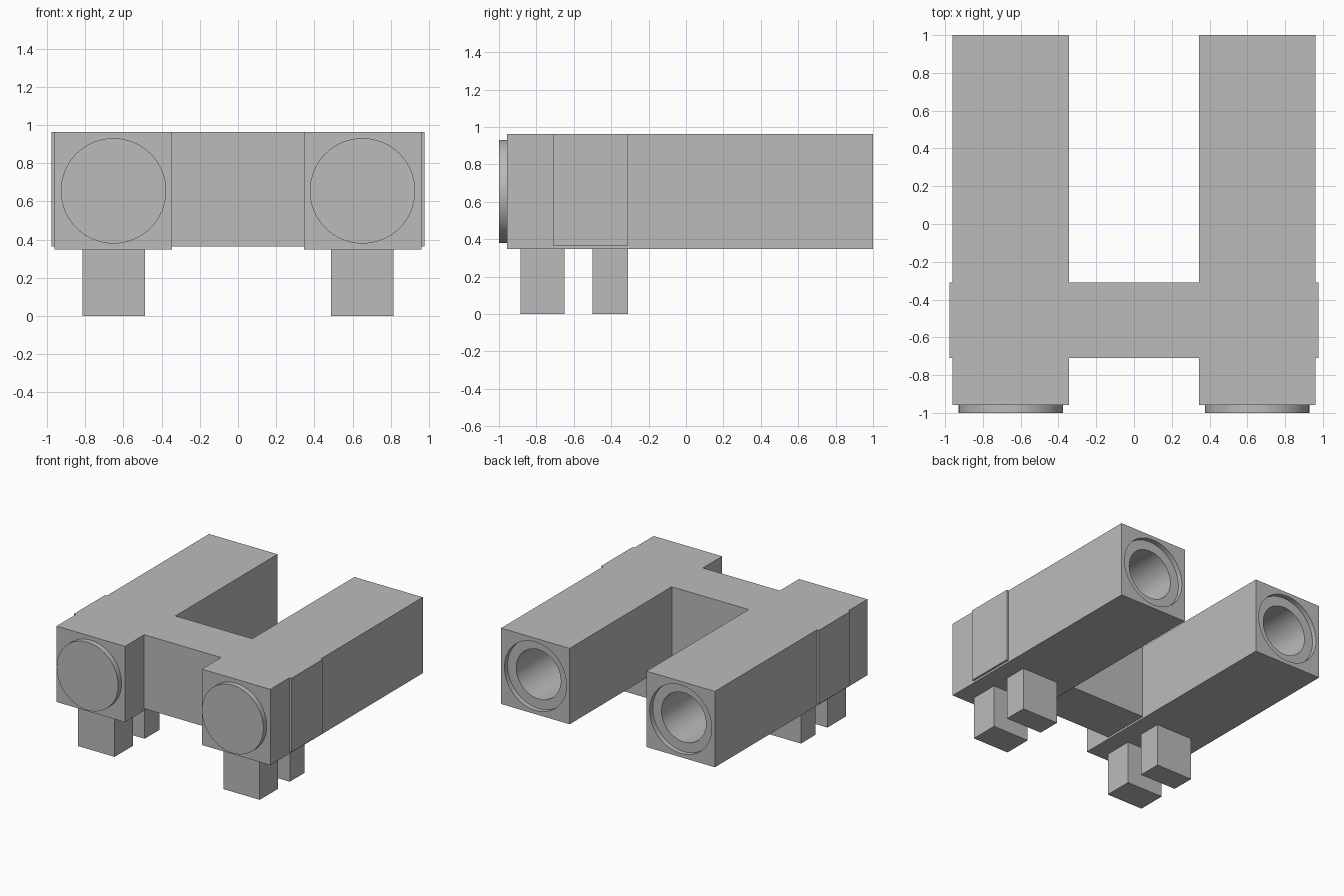
import bpy
import math

old = bpy.data.objects.get("Cube")
if old:
    bpy.data.objects.remove(old, do_unlink=True)

grey = bpy.data.materials.new("plain_grey")
grey.use_nodes = True
COLOUR = (0.5, 0.5, 0.5, 1)
grey.diffuse_color = COLOUR
grey.node_tree.nodes["Principled BSDF"].inputs["Base Color"].default_value = COLOUR

TOP, BASE = 0.963, 0.347          # height range of the two arms
INNER, OUTER = 0.345, 0.96        # sideways range of one arm
FRONT, BACK = -0.957, 1.0
AXIS_X, AXIS_Z = 0.652, 0.655     # axis of the round details


def finish(name):
    obj = bpy.context.object
    obj.name = name
    obj.data.materials.append(grey)
    bpy.ops.object.transform_apply(location=True, rotation=True, scale=True)
    return obj


def box(name, x, y, z):
    ranges = (x, y, z)
    bpy.ops.mesh.primitive_cube_add(size=1, location=[(a + b) / 2 for a, b in ranges])
    bpy.context.object.scale = [b - a for a, b in ranges]
    return finish(name)


def cylinder(name, x, radius, y0, y1):
    bpy.ops.mesh.primitive_cylinder_add(
        vertices=64, radius=radius, depth=y1 - y0,
        location=(x, (y0 + y1) / 2, AXIS_Z), rotation=(math.pi / 2, 0, 0))
    return finish(name)


def smooth(obj):
    bpy.ops.object.select_all(action="DESELECT")
    obj.select_set(True)
    bpy.context.view_layer.objects.active = obj
    bpy.ops.object.shade_smooth_by_angle(angle=math.radians(30))


def cut(obj, cutter):
    mod = obj.modifiers.new("cut", "BOOLEAN")
    mod.operation = "DIFFERENCE"
    mod.solver = "EXACT"
    mod.object = cutter
    bpy.context.view_layer.objects.active = obj
    bpy.ops.object.modifier_apply(modifier=mod.name)
    bpy.data.objects.remove(cutter, do_unlink=True)


for side, s in (("left", 1), ("right", -1)):
    def span(a, b):
        return sorted((s * a, s * b))

    # Long arm with a stepped round socket in its back end
    arm = box(side + "_arm", span(INNER, OUTER), (FRONT, BACK), (BASE, TOP))
    cut(arm, cylinder("socket_cutter", s * AXIS_X, 0.278, 0.96, 1.1))
    cut(arm, cylinder("bore_cutter", s * AXIS_X, 0.2, -0.9, 1.05))
    smooth(arm)

    # Round cap on the front end
    smooth(cylinder(side + "_front_cap", s * AXIS_X, 0.276, -1.0, FRONT))

    # Thin end of the crossbar showing on the outer side
    box(side + "_side_plate", span(OUTER, 0.977), (-0.71, -0.31), (0.363, TOP))

    # Two short feet
    box(side + "_front_foot", span(0.488, 0.815), (-0.885, -0.65), (0, BASE))
    box(side + "_rear_foot", span(0.488, 0.815), (-0.5, -0.31), (0, BASE))

# Bridge between the arms
box("crossbar", (-INNER, INNER), (-0.71, -0.31), (0.363, TOP))
